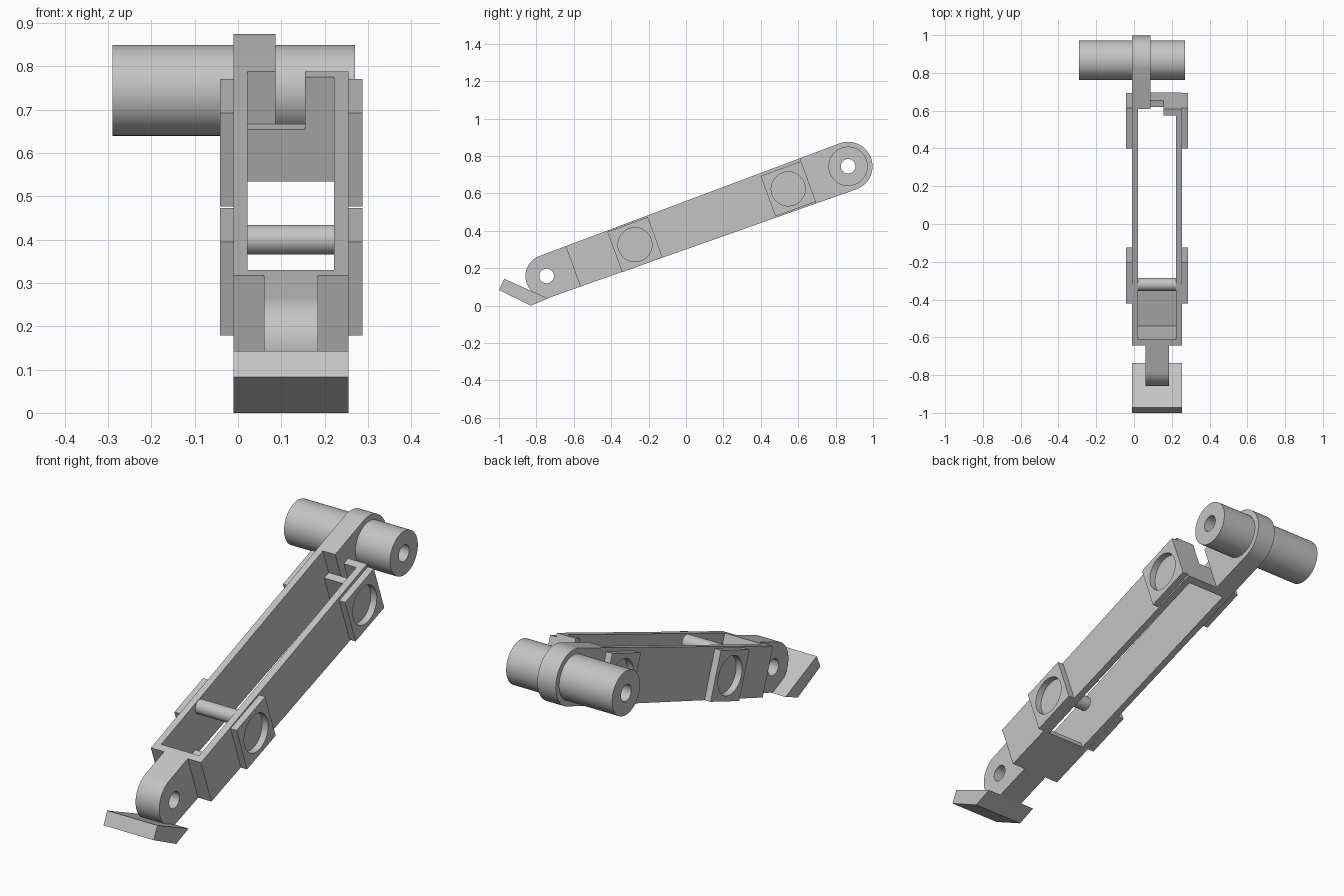
import bpy, bmesh
from math import sin, cos, pi, radians

if "Cube" in bpy.data.objects:
    bpy.data.objects.remove(bpy.data.objects["Cube"])

GREY = (0.55, 0.55, 0.55, 1)
mat = bpy.data.materials.new("plain grey")
mat.use_nodes = True
mat.diffuse_color = GREY
mat.node_tree.nodes["Principled BSDF"].inputs["Base Color"].default_value = GREY

TILT = radians(20)
X0, X1 = -0.01, 0.255      # outer faces of the frame
I0, I1 = 0.022, 0.222      # inner faces of the frame
START, END = 0.15, 1.488   # frame ends along the arm
REAR = 1.715               # rear pivot along the arm


def half(u):
    """Half height of the gently tapering arm."""
    return 0.1135 + 0.01 * u


def to_world(u, w):
    return (-0.745 + u * cos(TILT) - w * sin(TILT),
            0.158 + u * sin(TILT) + w * cos(TILT))


def arc(u, w, r, a0, a1, n):
    return [(u + r * cos(radians(a0 + (a1 - a0) * i / n)),
             w + r * sin(radians(a0 + (a1 - a0) * i / n))) for i in range(n + 1)]


def circle(u, w, r):
    return arc(u, w, r, 0, 360, 64)[:-1]


def rect(u0, u1, w0, w1):
    return [(u0, w0), (u1, w0), (u1, w1), (u0, w1)]


def prism(name, pts, x0, x1, tilted=True):
    """Extrude a side profile across x."""
    bm = bmesh.new()
    flat = [to_world(*p) if tilted else p for p in pts]
    face = bm.faces.new([bm.verts.new((x0, y, z)) for y, z in flat])
    top = bmesh.ops.extrude_face_region(bm, geom=[face])["geom"]
    bmesh.ops.translate(bm, vec=(x1 - x0, 0, 0),
                        verts=[v for v in top if isinstance(v, bmesh.types.BMVert)])
    bmesh.ops.recalc_face_normals(bm, faces=bm.faces)
    me = bpy.data.meshes.new(name)
    bm.to_mesh(me)
    bm.free()
    me.materials.append(mat)
    ob = bpy.data.objects.new(name, me)
    bpy.context.scene.collection.objects.link(ob)
    return ob


def cut(ob, pts, x0=-1, x1=1):
    """Subtract an extruded profile."""
    cutter = prism("cutter", pts, x0, x1)
    cutter.hide_render = True
    mod = ob.modifiers.new("cut", "BOOLEAN")
    mod.operation, mod.solver, mod.object = "DIFFERENCE", "EXACT", cutter
    deps = bpy.context.evaluated_depsgraph_get()
    me = bpy.data.meshes.new_from_object(ob.evaluated_get(deps))
    ob.modifiers.clear()
    ob.data = me
    bpy.data.objects.remove(cutter)


parts = []

# Open frame: front wall with short floor, long side walls, notched rear wall
frame = prism("frame", [(START, -half(START)), (END, -half(END)),
                        (END, half(END)), (START, half(START))], X0, X1)
cut(frame, rect(START + 0.035, 1.452, -0.09, 0.3), I0, I1)
cut(frame, rect(0.385, 1.452, -0.3, 0.0), I0, I1)
cut(frame, rect(1.4, 1.6, 0.0, 0.3), I0, 0.155)
parts.append(frame)

# Front tang with pivot hole
tang = prism("front_tang", [(START, half(START))] + arc(0, 0, half(0), 90, 235, 32)
             + [(-0.035, -half(0)), (START, -half(START))], 0.06, 0.185)
cut(tang, circle(0, 0, 0.039))
parts.append(tang)

# Rear arm and its pivot barrel, drilled through
arm = prism("rear_arm", [(END, -half(END))] + arc(REAR, 0, half(REAR), -90, 90, 40)
            + [(END, half(END))], X0, 0.087)
barrel = prism("pivot_barrel", circle(REAR, 0, 0.105), -0.29, 0.27)
for ob in (arm, barrel):
    cut(ob, circle(REAR, 0, 0.039))
    parts.append(ob)

# Square side pads with round recesses
for where, u in (("front", 0.501), ("rear", 1.373)):
    for side, x0, x1 in (("left", X1, 0.287), ("right", -0.042, X0)):
        pad = prism(f"{where}_{side}_pad",
                    rect(u - 0.115, u + 0.115, -0.119, 0.111), x0, x1)
        cut(pad, circle(u, -0.004, 0.091))
        parts.append(pad)

# Cross pin between the side walls
parts.append(prism("cross_pin", circle(0.482, 0.082, 0.034), I0, I1))

# Slanted foot plate
parts.append(prism("foot_plate", [(-0.972, 0.143), (-0.737, 0.038),
                                  (-0.83, 0.0), (-1.0, 0.083)], X0, X1, False))

# Smooth round surfaces, keep edges crisp
for ob in parts:
    ob.data.shade_smooth()
    ob.data.set_sharp_from_angle(angle=pi / 6)
